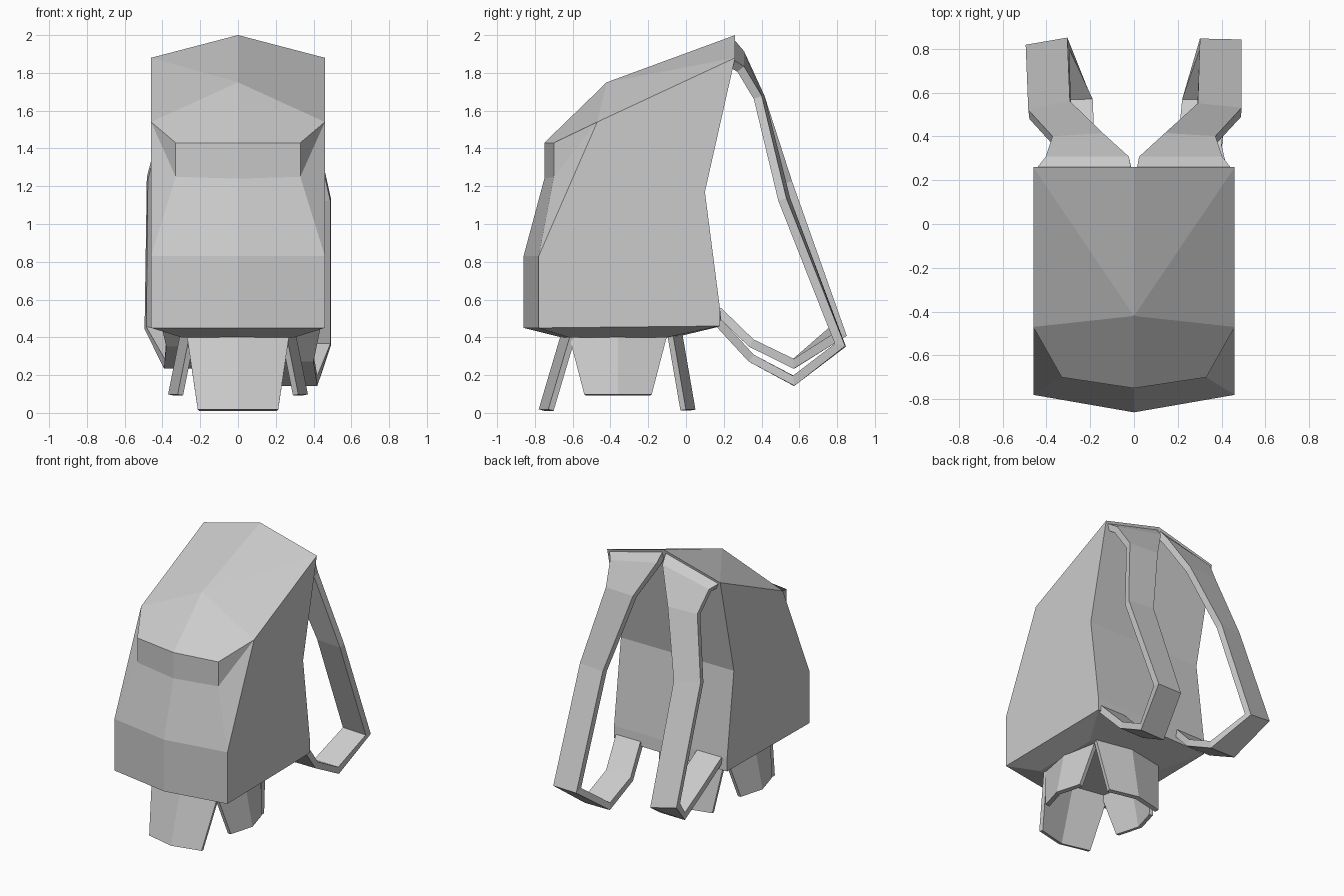
import bpy
from math import cos, sin, pi

if "Cube" in bpy.data.objects:
    bpy.data.objects.remove(bpy.data.objects["Cube"])


def make(name, verts, faces):
    me = bpy.data.meshes.new(name)
    me.from_pydata(verts, [], faces)
    ob = bpy.data.objects.new(name, me)
    bpy.context.collection.objects.link(ob)
    return ob


def solidify(ob, thickness):
    m = ob.modifiers.new("Thickness", 'SOLIDIFY')
    m.thickness = thickness
    m.offset = 0
    m.use_even_offset = True


# Bag body: half rings of (centre y, centre z, side x, side y, side z), mirrored
rings = [
    (-.86, .45, .46, -.78, .45),
    (-.86, .83, .46, -.78, .83),
    (-.75, 1.24, .33, -.70, 1.25),
    (-.75, 1.43, .33, -.70, 1.43),
    (-.42, 1.75, .46, -.47, 1.54),
    (.26, 2.0, .46, .26, 1.88),
    (.10, 1.17, .46, .10, 1.17),
    (.18, .55, .46, .18, .55),
    (.19, .46, .46, .18, .46),
    (-.06, .40, .30, -.10, .40),
    (-.66, .40, .30, -.62, .40),
]
n = len(rings)
verts = [(0, r[0], r[1]) for r in rings] + [r[2:] for r in rings]
faces = []
for i in range(n):
    j = (i + 1) % n
    if i == 4:   # top panel fans out from the lid's centre point
        faces += [(i, n + i, n + j), (i, n + j, j)]
    else:
        faces.append((i, n + i, n + j, j))
S = lambda *ids: tuple(n + k for k in ids)
faces += [S(0, 8, 7, 6, 5, 4, 1), S(1, 4, 2), S(2, 4, 3), S(0, 10, 9, 8)]
body = make("bag_body", verts, faces)
mir = body.modifiers.new("Mirror", 'MIRROR')
mir.use_clip = True


# Hanging tapered flaps under the bag, each folded along its middle
def bottom_flap(name, ang, top_half, bot_half, top_d, bot_d, bot_z):
    def pt(u, d, z):
        return (d * cos(ang) - u * sin(ang), -.36 + d * sin(ang) + u * cos(ang), z)
    v = []
    for half, d, z in ((top_half, top_d, .42), (bot_half, bot_d, bot_z)):
        v += [pt(-half, d - .05, z), pt(0, d, z), pt(half, d - .05, z)]
    solidify(make(name, v, [(0, 1, 4, 3), (1, 2, 5, 4)]), .03)


bottom_flap("front_bottom_flap", -pi / 2, .27, .21, .285, .405, .015)
bottom_flap("back_bottom_flap", pi / 2, .27, .21, .325, .395, .015)
bottom_flap("right_bottom_flap", 0, .26, .175, .29, .355, .095)
bottom_flap("left_bottom_flap", pi, .26, .175, .29, .355, .095)


# Shoulder straps: rows of (inner x, y, z, outer x, y, z)
def strap(name, sign, lower):
    upper = [
        (.01, .24, 1.96, .44, .24, 1.85),
        (.02, .29, 1.90, .40, .29, 1.82),
        (.14, .395, 1.67, .37, .38, 1.67),
    ]
    v = []
    for a in upper + lower:
        v += [(sign * a[0], a[1], a[2]), (sign * a[3], a[4], a[5])]
    f = [(k, k + 1, k + 3, k + 2) for k in range(0, len(v) - 2, 2)]
    solidify(make(name, v, f), .045)


strap("right_strap", 1, [
    (.29, .53, 1.13, .49, .51, 1.13),
    (.30, .82, .36, .49, .815, .36),
    (.22, .57, .17, .42, .57, .17),
    (.20, .345, .29, .40, .345, .29),
    (.24, .17, .48, .44, .17, .48),
])
strap("left_strap", -1, [
    (.29, .54, 1.22, .48, .50, 1.24),
    (.30, .825, .42, .49, .79, .45),
    (.19, .57, .26, .39, .57, .26),
    (.18, .345, .37, .38, .345, .37),
    (.22, .17, .54, .42, .17, .54),
])
